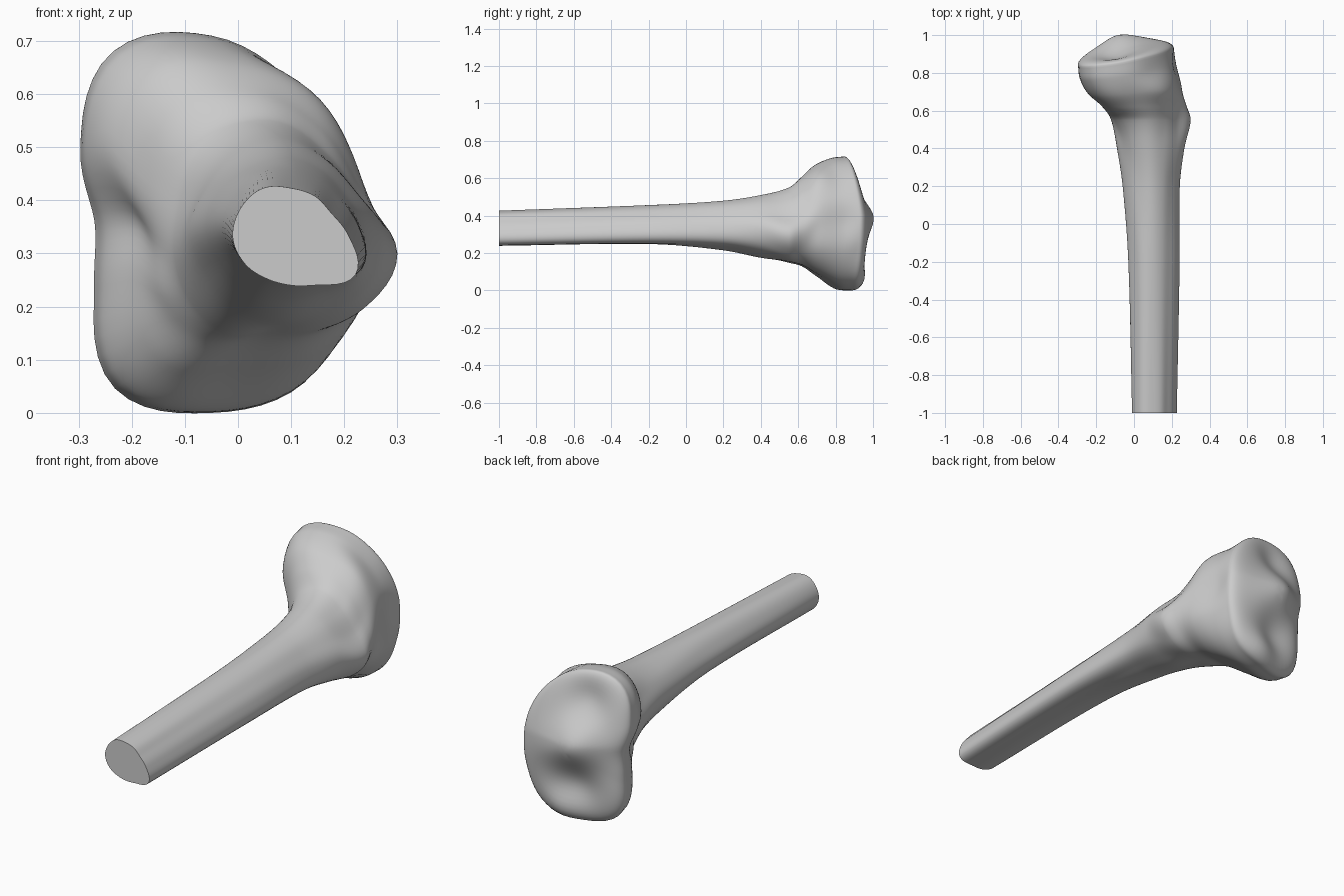
import bpy
import bmesh
import math

cube = bpy.data.objects.get("Cube")
if cube:
    bpy.data.objects.remove(cube, do_unlink=True)

SIDES = 72
HEAD_Y = .88

# Cross-sections along the bone: y, (centre x, centre z), then radii in
# hundredths every 30 degrees, starting at +x and turning towards +z
SECTIONS = [
    (-1.0, (.10, .33), (11, 8.9, 9, 9.3, 10.7, 11, 11, 10, 9, 9, 10.3, 14)),
    (-.2, (.10, .35), (12.7, 10.3, 10, 10.5, 11.5, 12, 13, 11.5, 10, 10, 11.5, 15.5)),
    (.2, (.09, .35), (14.5, 12.5, 12.5, 13, 13, 14, 15, 14, 14, 13.5, 14, 16.5)),
    (.4, (.08, .34), (18.5, 16, 16, 17, 16.5, 16, 17, 16, 16.5, 16.5, 17, 19)),
    (.55, (.06, .30), (24, 20, 21.5, 25, 24, 19.5, 18, 17.5, 17, 14.5, 16.5, 20.5)),
    (.62, (.03, .32), (24.8, 22.5, 25, 28.3, 29.5, 23, 18.5, 20, 21, 18.5, 20.5, 23)),
    (.7, (0, .36), (24.5, 25, 28, 30, 33, 28, 19, 22.5, 30, 28, 29, 28)),
    (.8, (-.04, .36), (25, 27, 29.5, 34, 36, 28.5, 21, 24.5, 35, 35, 34, 30)),
    (HEAD_Y, (-.05, .36), (26, 27, 30.3, 35, 37, 28.5, 22, 25.5, 36.3, 36, 35, 29)),
]


def hermite(a, b, ma, mb, t):
    """Cubic between a and b with end slopes ma and mb."""
    return ((2 * t**3 - 3 * t**2 + 1) * a + (t**3 - 2 * t**2 + t) * ma
            + (3 * t**2 - 2 * t**3) * b + (t**3 - t**2) * mb)


def radius(radii, turn):
    """Smooth closed curve through the radii; turn runs from 0 to 1."""
    n = len(radii)
    i = int(turn * n)
    p = [radii[(i + k) % n] for k in (-1, 0, 1, 2)]
    return hermite(p[1], p[2], (p[2] - p[0]) / 2, (p[3] - p[1]) / 2, turn * n - i) / 100


def outline(section):
    """Points (x, z) around one cross-section."""
    _, (cx, cz), radii = section
    points = []
    for k in range(SIDES):
        a = math.tau * k / SIDES
        r = radius(radii, k / SIDES)
        points.append((cx + r * math.cos(a), cz + r * math.sin(a)))
    return points


def bump(x, z, cx, cz, width):
    return math.exp(-((x - cx)**2 + (z - cz)**2) / (2 * width**2))


def plateau(x, z):
    """Height along y of the joint surface: tilted, two dishes, a central ridge."""
    y = .945 + .15 * x - .13 * max(z - .4, 0)
    y += .052 * bump(x, z, -.1, .4, .075) + .035 * bump(x, z, .01, .35, .09)
    y -= .028 * bump(x, z, -.1, .59, .065)
    y -= .03 * bump(x, z, -.06, .17, .075)
    return y + .03 * bump(x, z, 0, .06, .07)


def rim_drop(z):
    """Depth of the rounded rim, softer towards the bottom."""
    return .065 - .04 * z


def slope(i, values):
    lo, hi = max(i - 1, 0), min(i + 1, len(SECTIONS) - 1)
    return (values[hi] - values[lo]) / (SECTIONS[hi][0] - SECTIONS[lo][0])


outlines = [outline(s) for s in SECTIONS]
rings = []

# Shaft and flared head, lofted through the sections
for i in range(len(SECTIONS) - 1):
    y0, y1 = SECTIONS[i][0], SECTIONS[i + 1][0]
    span = y1 - y0
    steps = 8
    last = i == len(SECTIONS) - 2
    for s in range(steps + last):
        t = s / steps
        y = y0 + span * t
        w = min(max((y - .55) / (HEAD_Y - .55), 0), 1)
        w = w * w * (3 - 2 * w)
        ring = []
        for k in range(SIDES):
            xz = []
            for axis in (0, 1):
                v = [o[k][axis] for o in outlines]
                xz.append(hermite(v[i], v[i + 1], slope(i, v) * span,
                                  slope(i + 1, v) * span, t))
            x, z = xz
            ring.append((x, y + w * (plateau(x, z) - rim_drop(z) - HEAD_Y), z))
        rings.append(ring)

# Rounded rim and dished joint surface
cx, cz = SECTIONS[-1][1]
scales = [.995, .98, .95, .91] + [.86 - .06 * k for k in range(14)]
for s in scales:
    ring = []
    for x, z in outlines[-1]:
        px, pz = cx + (x - cx) * s, cz + (z - cz) * s
        ring.append((px, plateau(px, pz) - rim_drop(z) * (1 - math.sqrt(1 - s**5)), pz))
    rings.append(ring)

bm = bmesh.new()
loops = [[bm.verts.new(p) for p in ring] for ring in rings]
for a, b in zip(loops, loops[1:]):
    for k in range(SIDES):
        n = (k + 1) % SIDES
        bm.faces.new((a[k], a[n], b[n], b[k]))
bm.faces.new(loops[0])
tip = bm.verts.new((cx, plateau(cx, cz), cz))
for k in range(SIDES):
    bm.faces.new((loops[-1][k], loops[-1][(k + 1) % SIDES], tip))
bmesh.ops.recalc_face_normals(bm, faces=bm.faces)

mesh = bpy.data.meshes.new("shin_bone")
bm.to_mesh(mesh)
bm.free()
bone = bpy.data.objects.new("shin_bone", mesh)
bpy.context.collection.objects.link(bone)

# Plain grey material
grey = bpy.data.materials.new("light_grey")
grey.use_nodes = True
colour = (.6, .6, .6, 1)
grey.diffuse_color = colour
grey.node_tree.nodes["Principled BSDF"].inputs["Base Color"].default_value = colour
mesh.materials.append(grey)

# Smooth surface with a sharp edge round the cut shaft end
bpy.ops.object.select_all(action="DESELECT")
bone.select_set(True)
bpy.context.view_layer.objects.active = bone
bpy.ops.object.shade_smooth_by_angle(angle=math.radians(50))
